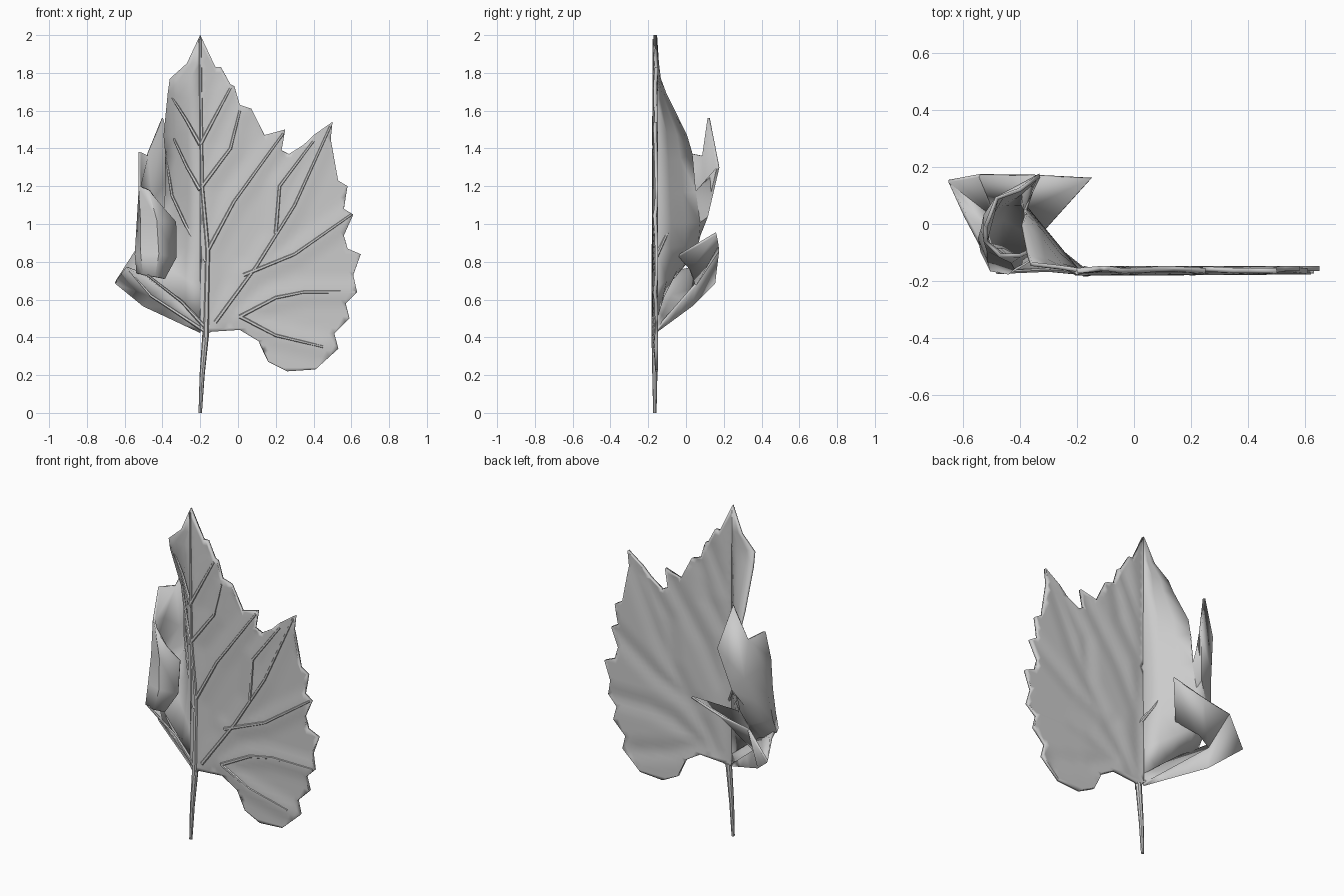
import bpy
import bmesh
from math import cos, sin, radians, tau
from mathutils import Vector, geometry

cube = bpy.data.objects.get("Cube")
if cube:
    bpy.data.objects.remove(cube, do_unlink=True)

grey = bpy.data.materials.new("leaf grey")
grey.use_nodes = True
grey.diffuse_color = (0.6, 0.6, 0.6, 1)
grey.node_tree.nodes["Principled BSDF"].inputs["Base Color"].default_value = grey.diffuse_color


def add_object(name, verts, faces):
    """Make a smooth-shaded mesh object with the leaf material."""
    mesh = bpy.data.meshes.new(name)
    mesh.from_pydata(verts, [], faces)
    mesh.materials.append(grey)
    bm = bmesh.new()
    bm.from_mesh(mesh)
    bmesh.ops.remove_doubles(bm, verts=bm.verts, dist=0.0005)
    loose = [v for v in bm.verts if not v.link_faces]
    bmesh.ops.delete(bm, geom=loose, context="VERTS")
    bmesh.ops.recalc_face_normals(bm, faces=bm.faces)
    bm.to_mesh(mesh)
    bm.free()
    obj = bpy.data.objects.new(name, mesh)
    bpy.context.collection.objects.link(obj)
    bpy.ops.object.select_all(action="DESELECT")
    bpy.context.view_layer.objects.active = obj
    obj.select_set(True)
    bpy.ops.object.shade_smooth_by_angle(angle=radians(40))
    return obj


def thicken(obj, thickness):
    mod = obj.modifiers.new("thickness", "SOLIDIFY")
    mod.thickness = thickness
    mod.offset = 0


def span(z, edge, *outer):
    """A row from the midrib at height z straight to an edge, then on through outer points."""
    root = Vector((-20, -16, z))
    return [root.lerp(Vector(edge), k / 3) for k in range(4)] + list(outer)


def sheet(name, rows):
    """Loft a curved sheet through rows of points given in hundredths."""
    verts, faces, start = [], [], 0
    for row, following in zip(rows, rows[1:] + [[]]):
        verts += [Vector(p) / 100 for p in row]
        below = start + len(row)
        for c in range(min(len(row), len(following)) - 1):
            faces.append((start + c, start + c + 1, below + c + 1, below + c))
        start = below
    thicken(add_object(name, verts, faces), 0.014)


def tube(name, path, start, end, sides=6):
    """Sweep a tapering tube along points in hundredths, closing both ends."""
    points = [Vector(p) / 100 for p in path]
    verts, faces = [], []
    last = len(points) - 1
    for i, p in enumerate(points):
        along = points[min(i + 1, last)] - points[max(i - 1, 0)]
        side = along.cross(Vector((0, 1, 0))).normalized()
        up = side.cross(along).normalized()
        radius = start + (end - start) * i / last
        for k in range(sides):
            angle = tau * k / sides
            verts.append(p + (side * cos(angle) + up * sin(angle)) * radius)
    for i in range(last):
        for k in range(sides):
            n = (k + 1) % sides
            a, b = i * sides, (i + 1) * sides
            faces.append((a + k, a + n, b + n, b + k))
    faces.append(tuple(range(sides)))
    faces.append(tuple(last * sides + k for k in range(sides)))
    add_object(name, verts, faces)


# Toothed outline of the flat half, as x and z in hundredths
outline = [(-20, 200), (-12, 183), (-9, 183), (-4, 174), (-2, 173), (1, 163), (7, 161),
           (14, 147), (25, 150), (23, 139), (27, 137), (35, 142), (40, 147), (50, 154),
           (49, 145), (53, 123), (58, 120), (56, 108), (61, 105), (56, 94),
           (58, 87), (65, 84), (61, 73), (63, 64), (57, 58), (59, 50), (51, 42), (53, 34),
           (41, 23), (26, 22), (16, 27), (11, 38), (1, 44), (-14, 43), (-18, 41), (-20, 45)]

# Veins that lie in the flat half
veins = {
    "midrib": [(-17, 40), (-16, 86), (-19, 120), (-20, 198)],
    "main_side_vein": [(-12, 48), (10, 78), (30, 110), (49, 152)],
    "lowest_vein": [(1, 51), (20, 41), (45, 35)],
    "low_vein": [(1, 51), (20, 61), (35, 64), (62, 64)],
    "middle_vein": [(3, 73), (30, 84), (60, 105)],
    "branch_vein": [(20, 95), (22, 120), (40, 144)],
    "upper_vein": [(-16, 86), (-2, 112), (24, 148)],
    "high_vein": [(-19, 120), (-4, 140), (1, 160)],
    "tip_vein": [(-20, 142), (-4, 172)],
}


def vein_distance(p):
    best = 1
    for path in veins.values():
        for a, b in zip(path, path[1:]):
            a, b = Vector(a) / 100, Vector(b) / 100
            t = (p - a).dot(b - a) / (b - a).length_squared
            best = min(best, (p - a.lerp(b, max(0, min(1, t)))).length)
    return best


# Flat half: a fine triangulation that bulges backwards between the veins
border = [Vector(p) / 100 for p in outline]
step = 0.03
inner = [Vector((i * step + (j % 2) * step / 2, j * step))
         for i in range(-7, 23) for j in range(7, 67)]
flat, _, tris, *_ = geometry.delaunay_2d_cdt(
    border + inner, [], [list(range(len(border)))], 1, 0.0001)
blade = add_object("flat_blade", [
    (p.x, -0.166 + 0.01 * min(1, vein_distance(p) / 0.08), p.y) for p in flat], tris)
thicken(blade, 0.018)

for name, path in veins.items():
    thick = 0.016 if name == "midrib" else 0.012
    tube(name, [(x, -17, z) for x, z in path], thick, 0.008)

# Stem
tube("stem", [(-20, -16.5, 0), (-19, -16.5, 20), (-17, -16.5, 43)], 0.009, 0.018, 8)

# Curled half: bends back from the midrib, lifts into a lobe, then rolls forward
tip_rows = [span(z, edge) for z, edge in [
    (200, (-20, -16, 200)), (185, (-27, -15, 185)), (176, (-36, -14, 177)),
    (165, (-37, -11, 169)), (148, (-39, 0, 147)), (130, (-38, 3, 137))]]
lobe_rows = [
    span(115, (-38, 5, 117), (-33, 17, 130), (-40, 12, 156), (-48, 9, 136), (-52, -1, 138)),
    span(100, (-39, 7, 101), (-39, 11, 104), (-46, 10, 112), (-52, 3, 118), (-52, -6, 120),
         (-47, -11, 118), (-40, -11, 109))]
roll_rows = [
    span(86, (-41, 6, 90), (-45, 7, 94), (-50, 5, 98), (-53, -2, 100), (-51, -9, 100),
         (-43, -13, 102), (-33, -8, 101)),
    span(66, (-42, 0, 80), (-46, 2, 82), (-51, 0, 84), (-54, -5, 84), (-51, -12, 84),
         (-42, -15, 84), (-33, -10, 82)),
    span(50, (-42, -10, 68), (-46, -8, 70), (-50, -8, 73), (-53, -10, 74), (-50, -16, 73),
         (-44, -17, 72), (-39, -14, 71))]
sheet("curled_half", tip_rows + lobe_rows + roll_rows)

# Lower lobe: a trough that sweeps out and back
sheet("lower_lobe", [
    span(50, (-40, -16, 66), (-49, -16, 73)),
    span(46, (-46, -8, 62), (-59, 3, 77)),
    span(43, (-50, 3, 57), (-65, 15, 69)),
    span(44, (-49, 5, 68), (-54, 17, 86))])

# Pointed flap that turns up and inward from the back of the lower lobe
sheet("pointed_flap", [
    [(-49, 5, 68), (-54, 17, 86)],
    [(-45, 2, 76), (-36, 17, 89)],
    [(-33, -4, 83), (-15, 16, 95)]])

# Veins on the curled half follow its surface
curled_veins = {
    "curled_tip_vein": [(-20, -17, 142), (-28, -13, 156), (-35, -11, 167)],
    "curled_high_vein": [(-20, -17, 118), (-27, -11, 130), (-34, -5, 145)],
    "curled_middle_vein": [(-17, -17, 80), (-28, -8, 100), (-35, -1, 115), (-38, 3, 135)],
    "curled_low_vein": [(-17, -17, 45), (-30, -16, 59), (-48, -17, 73)],
    "curled_lobe_vein": [(-17, -17, 43), (-46, -9, 62), (-58, 2, 76)],
}
for name, path in curled_veins.items():
    tube(name, path, 0.011, 0.006)
